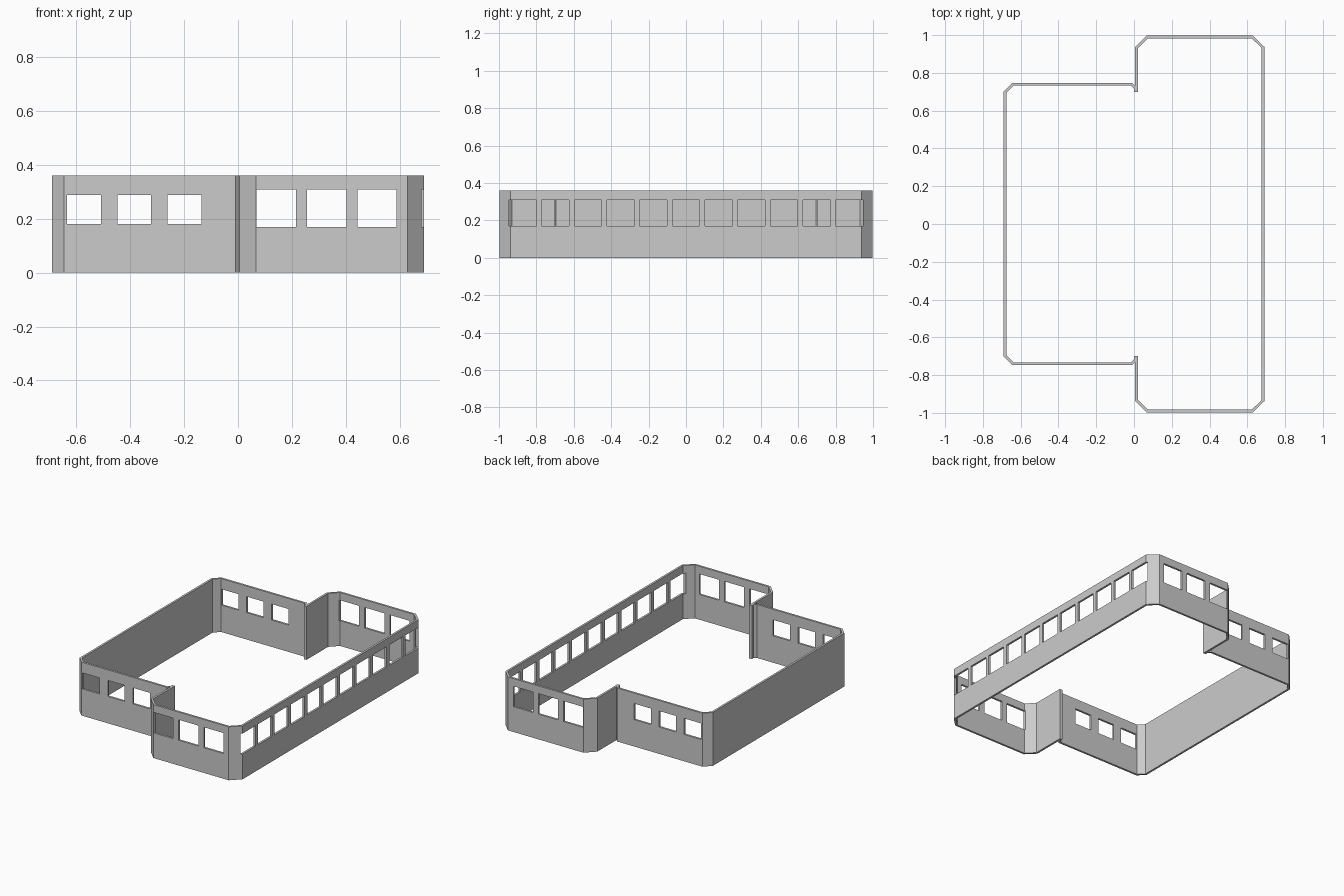
import bpy, bmesh

if "Cube" in bpy.data.objects:
    bpy.data.objects.remove(bpy.data.objects["Cube"])

HEIGHT = 0.36

grey = bpy.data.materials.new("light grey wall")
grey.diffuse_color = (0.6, 0.6, 0.6, 1)
grey.use_nodes = True
grey.node_tree.nodes["Principled BSDF"].inputs["Base Color"].default_value = grey.diffuse_color

# Back half of the floor plan, right to left: (outer point, inner point)
NOTCH = (0.006, 0.731)
half_plan = [
    ((0.69, 0.938), (0.676, 0.932)),
    ((0.629, 0.997), (0.623, 0.983)),
    ((0.067, 0.997), (0.073, 0.983)),
    ((0.006, 0.936), (0.02, 0.93)),
    (NOTCH, (0.02, 0.70)),
    (NOTCH, (0.0, 0.70)),
    (NOTCH, (0.0, 0.717)),
    ((-0.009, 0.746), (-0.015, 0.732)),
    ((-0.645, 0.746), (-0.639, 0.732)),
    ((-0.69, 0.70), (-0.676, 0.694)),
]
mirrored = [((a[0], -a[1]), (b[0], -b[1])) for a, b in reversed(half_plan)]
plan = half_plan + mirrored


def new_object(name, bm):
    mesh = bpy.data.meshes.new(name)
    bm.to_mesh(mesh)
    bm.free()
    obj = bpy.data.objects.new(name, mesh)
    bpy.context.collection.objects.link(obj)
    return obj


# Wall ring: flat strip between outer and inner outlines, pulled up
bm = bmesh.new()
outer = [bm.verts.new((*o, 0)) for o, _ in plan]
inner = [bm.verts.new((*i, 0)) for _, i in plan]
for k in range(len(plan)):
    n = (k + 1) % len(plan)
    bm.faces.new((outer[k], outer[n], inner[n], inner[k]))
bmesh.ops.remove_doubles(bm, verts=bm.verts[:], dist=1e-5)
top = bmesh.ops.extrude_face_region(bm, geom=bm.faces[:])["geom"]
bmesh.ops.translate(bm, vec=(0, 0, HEIGHT),
                    verts=[v for v in top if isinstance(v, bmesh.types.BMVert)])
bmesh.ops.recalc_face_normals(bm, faces=bm.faces[:])
walls = new_object("cabin_walls", bm)
walls.data.materials.append(grey)


def add_box(bm, x0, x1, y0, y1, z0, z1):
    verts = bmesh.ops.create_cube(bm, size=1)["verts"]
    bmesh.ops.scale(bm, vec=(x1 - x0, y1 - y0, z1 - z0), verts=verts)
    bmesh.ops.translate(bm, verts=verts,
                        vec=((x0 + x1) / 2, (y0 + y1) / 2, (z0 + z1) / 2))


# Window openings
bm = bmesh.new()
for i in range(3):
    # narrow section, front and back walls
    x = -0.572 + i * 0.187
    add_box(bm, x - 0.063, x + 0.063, -1.1, 1.1, 0.181, 0.289)
    # wide section, front and back walls
    x = 0.142 + i * 0.187
    for y0, y1 in ((-1.1, -0.96), (0.96, 1.1)):
        add_box(bm, x - 0.073, x + 0.073, y0, y1, 0.17, 0.308)
for i in range(-5, 6):
    # long row in the right wall
    y = i * 0.1746
    add_box(bm, 0.66, 0.8, y - 0.073, y + 0.073, 0.17, 0.308)
cutter = new_object("window_cutter", bm)
cutter.hide_render = True
cutter.hide_viewport = True

cut = walls.modifiers.new("windows", "BOOLEAN")
cut.operation = "DIFFERENCE"
cut.solver = "EXACT"
cut.object = cutter

# Bake the openings and drop the helper
bpy.context.view_layer.update()
graph = bpy.context.evaluated_depsgraph_get()
baked = bpy.data.meshes.new_from_object(walls.evaluated_get(graph))
walls.modifiers.clear()
walls.data = baked
walls.data.materials.clear()
walls.data.materials.append(grey)
for face in walls.data.polygons:
    face.material_index = 0
bpy.data.objects.remove(cutter)
